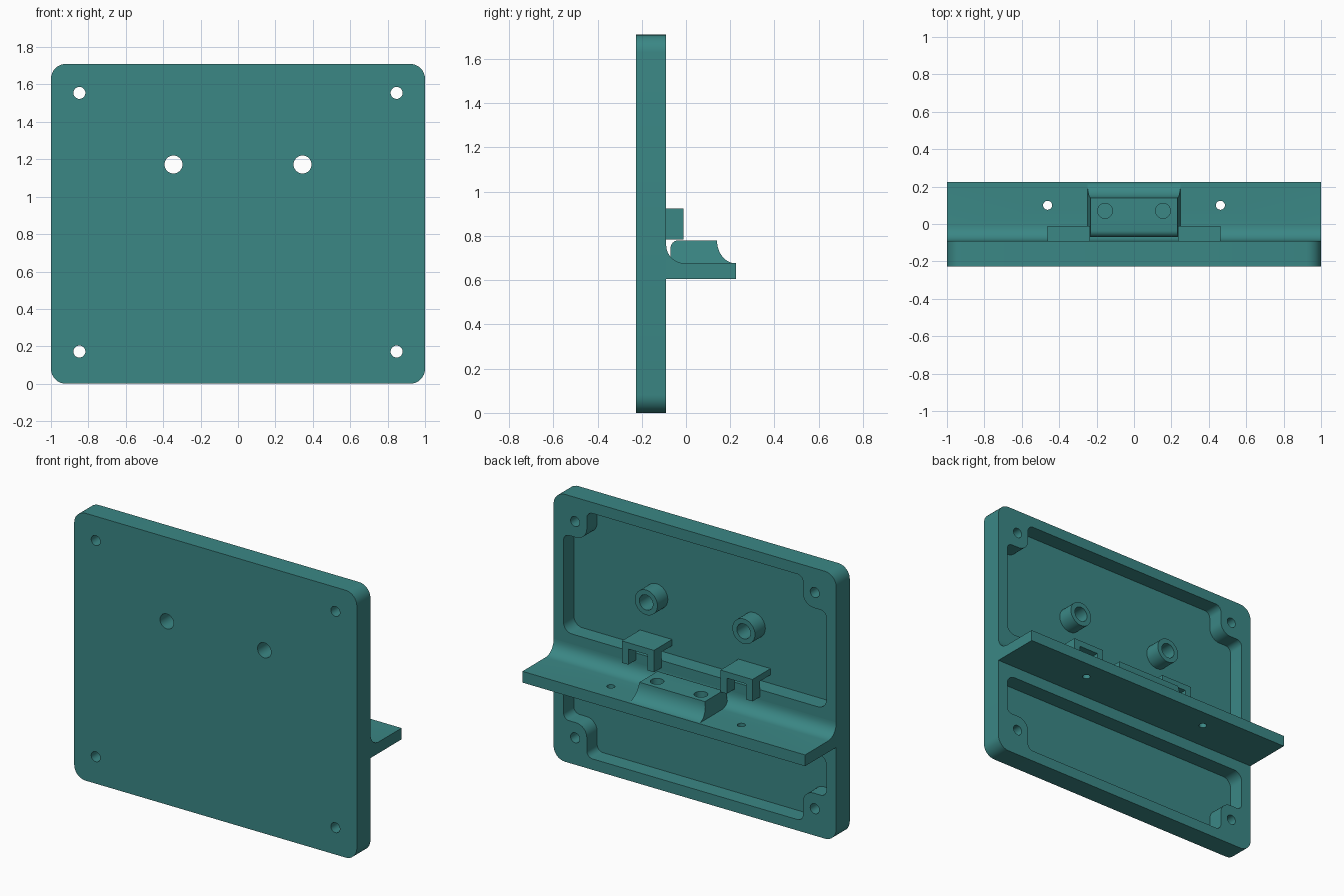
import bpy, bmesh, math
from mathutils import Vector

if "Cube" in bpy.data.objects:
    bpy.data.objects.remove(bpy.data.objects["Cube"])

teal = bpy.data.materials.new("teal")
teal.diffuse_color = (0.043, 0.243, 0.235, 1)
teal.use_nodes = True
teal.node_tree.nodes["Principled BSDF"].inputs["Base Color"].default_value = teal.diffuse_color

FRONT, BACK, FLOOR = -0.227, -0.09, -0.195   # plate front, rim and pocket floor (y)


def rounded(corners, n=8):
    """Polygon from (u, v, radius) corners, with each corner rounded."""
    out = []
    for i, (u, v, r) in enumerate(corners):
        p = Vector((u, v))
        if r == 0:
            out.append((u, v))
            continue
        a = (Vector(corners[i - 1][:2]) - p).normalized()
        b = (Vector(corners[(i + 1) % len(corners)][:2]) - p).normalized()
        half = a.angle(b) / 2
        bis = (a + b).normalized()
        c = p + bis * (r / math.sin(half))
        s = p + a * (r / math.tan(half)) - c
        e = p + b * (r / math.tan(half)) - c
        sweep = s.angle_signed(e)
        a0 = math.atan2(s.y, s.x)
        for k in range(n + 1):
            t = a0 - sweep * k / n
            out.append((c.x + r * math.cos(t), c.y + r * math.sin(t)))
    return out


def circle(u, v, r, n=32):
    return [(u + r * math.cos(2 * math.pi * k / n), v + r * math.sin(2 * math.pi * k / n))
            for k in range(n)]


def rect(u0, u1, v0, v1):
    return [(u0, v0), (u1, v0), (u1, v1), (u0, v1)]


def prism(name, pts, axis, lo, hi):
    """Extrude a 2D outline along an axis."""
    place = {'x': lambda u, v, d: (d, u, v),
             'y': lambda u, v, d: (u, d, v),
             'z': lambda u, v, d: (u, v, d)}[axis]
    bm = bmesh.new()
    A = [bm.verts.new(place(u, v, lo)) for u, v in pts]
    B = [bm.verts.new(place(u, v, hi)) for u, v in pts]
    bm.faces.new(A)
    bm.faces.new(B[::-1])
    for i in range(len(pts)):
        j = (i + 1) % len(pts)
        bm.faces.new((A[i], B[i], B[j], A[j]))
    bmesh.ops.recalc_face_normals(bm, faces=bm.faces)
    me = bpy.data.meshes.new(name)
    bm.to_mesh(me)
    bm.free()
    me.materials.append(teal)
    ob = bpy.data.objects.new(name, me)
    bpy.context.collection.objects.link(ob)
    return ob


def select(ob):
    bpy.ops.object.select_all(action='DESELECT')
    ob.select_set(True)
    bpy.context.view_layer.objects.active = ob


def cut(ob, cutters):
    for c in cutters:
        m = ob.modifiers.new("cut", 'BOOLEAN')
        m.operation, m.solver, m.object = 'DIFFERENCE', 'EXACT', c
        select(ob)
        bpy.ops.object.modifier_apply(modifier=m.name)
        bpy.data.objects.remove(c)


# Plate with rounded corners
R = 0.08
plate = prism("plate", rounded([(-1, 0, R), (1, 0, R), (1, 1.71, R), (-1, 1.71, R)]),
              'y', FRONT, BACK)

# Two back pockets, each stepping round a pair of screw lugs
def pocket(edge, lug, inner):
    half = [(0.93, inner, 0.06), (0.93, lug, 0.04), (0.765, lug, 0.075), (0.765, edge, 0.04)]
    return rounded(half + [(-x, z, r) for x, z, r in reversed(half)])

cutters = [prism("upper_pocket", pocket(1.64, 1.455, 0.83), 'y', FLOOR, 0),
           prism("lower_pocket", pocket(0.07, 0.27, 0.53), 'y', FLOOR, 0)]
for sx in (-1, 1):
    for z in (0.172, 1.555):
        cutters.append(prism("screw_hole", circle(sx * 0.848, z, 0.032), 'y', -0.4, 0.1))
    cutters.append(prism("wide_hole", circle(sx * 0.345, 1.172, 0.048), 'y', -0.4, 0.1))
cut(plate, cutters)

# Hollow bosses around the wide holes
for sx, side in ((-1, "left"), (1, "right")):
    boss = prism("boss_" + side, circle(sx * 0.345, 1.172, 0.08), 'y', FLOOR - 0.01, BACK)
    cut(boss, [prism("bore", circle(sx * 0.345, 1.172, 0.048), 'y', -0.4, 0.1)])

# Shelf with a fillet running up the plate
shelf = prism("shelf", rounded([(BACK, 0.605, 0), (0.225, 0.605, 0), (0.225, 0.677, 0),
                                (BACK + 0.004, 0.677, 0.082), (BACK, 0.765, 0)]), 'x', -1, 1)
cut(shelf, [prism("shelf_hole", circle(sx * 0.462, 0.10, 0.024), 'z', 0.5, 0.8) for sx in (-1, 1)])

# Raised mount: rounded back edge, concave front, drafted sides
sweep = [(0.225 - 0.085 * math.cos(t), 0.78 - 0.104 * math.sin(t))
         for t in [k * math.pi / 20 for k in range(11)]]
outline = rounded([(-0.07, 0.65, 0), (-0.07, 0.78, 0.035), (0.1, 0.78, 0)]) + sweep + [(0.22, 0.65)]
mount = prism("mount_block", outline, 'x', -1, 1)
for v in mount.data.vertices:
    v.co.x *= 0.232 + 0.017 * (0.78 - v.co.z) / 0.104
cut(mount, [prism("mount_hole", circle(sx * 0.155, 0.07, 0.04), 'z', 0.69, 0.9) for sx in (-1, 1)])

# Bridge-shaped clips: a roof reaching the pocket floor, on two legs
for sx, side in ((-1, "left"), (1, "right")):
    x0, x1 = sorted((sx * 0.235, sx * 0.462))
    prism("clip_roof_" + side, rect(x0, x1, 0.885, 0.925), 'y', FLOOR, -0.012)
    for k, x in enumerate((x0, x1 - 0.045)):
        prism(f"clip_leg_{side}_{k + 1}", rect(x, x + 0.045, 0.785, 0.885), 'y', BACK, -0.012)

# Smooth the curved faces, keep edges crisp
for ob in list(bpy.data.objects):
    select(ob)
    bpy.ops.object.shade_smooth_by_angle(angle=math.radians(30))
